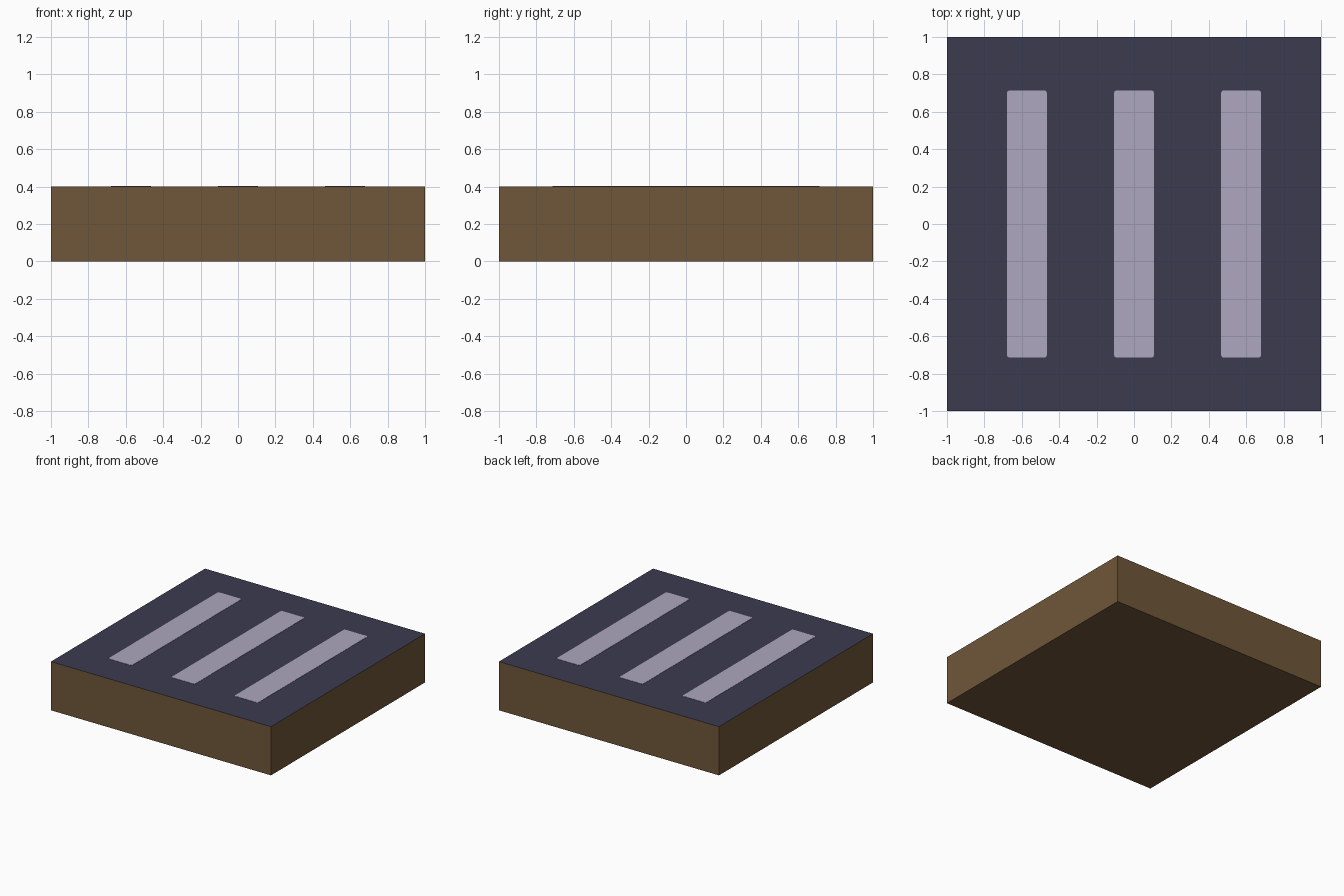
import bpy, bmesh

if "Cube" in bpy.data.objects:
    bpy.data.objects.remove(bpy.data.objects["Cube"])


def material(name, rgb):
    # sRGB 0-255 to linear
    lin = [((c / 255 + 0.055) / 1.055) ** 2.4 for c in rgb]
    m = bpy.data.materials.new(name)
    m.diffuse_color = (*lin, 1)
    m.use_nodes = True
    m.node_tree.nodes["Principled BSDF"].inputs["Base Color"].default_value = m.diffuse_color
    return m


earth = material("brown earth", (112, 86, 58))
asphalt = material("dark asphalt", (59, 59, 80))
paint = material("pale paint", (173, 167, 191))


def box(name, size, centre, mats):
    bm = bmesh.new()
    bmesh.ops.create_cube(bm, size=1)
    for v in bm.verts:
        v.co = [c + s * k for c, s, k in zip(centre, size, v.co)]
    me = bpy.data.meshes.new(name)
    bm.to_mesh(me)
    bm.free()
    for m in mats:
        me.materials.append(m)
    ob = bpy.data.objects.new(name, me)
    bpy.context.collection.objects.link(ob)
    return ob


# Tile: earth block with an asphalt top face
tile = box("road_tile", (2, 2, 0.4), (0, 0, 0.2), [earth, asphalt])
for p in tile.data.polygons:
    p.material_index = 1 if p.normal.z > 0.5 else 0

# Crossing stripes: thin painted plates with slightly rounded corners
for i, x in enumerate((-0.573, 0, 0.573)):
    stripe = box(f"crossing_stripe_{i + 1}", (0.214, 1.43, 0.002), (x, 0, 0.401), [paint])
    bm = bmesh.new()
    bm.from_mesh(stripe.data)
    uprights = [e for e in bm.edges if abs(e.verts[0].co.z - e.verts[1].co.z) > 0.001]
    bmesh.ops.bevel(bm, geom=uprights, offset=0.014, segments=2, profile=0.5, affect='EDGES')
    bm.to_mesh(stripe.data)
    bm.free()
